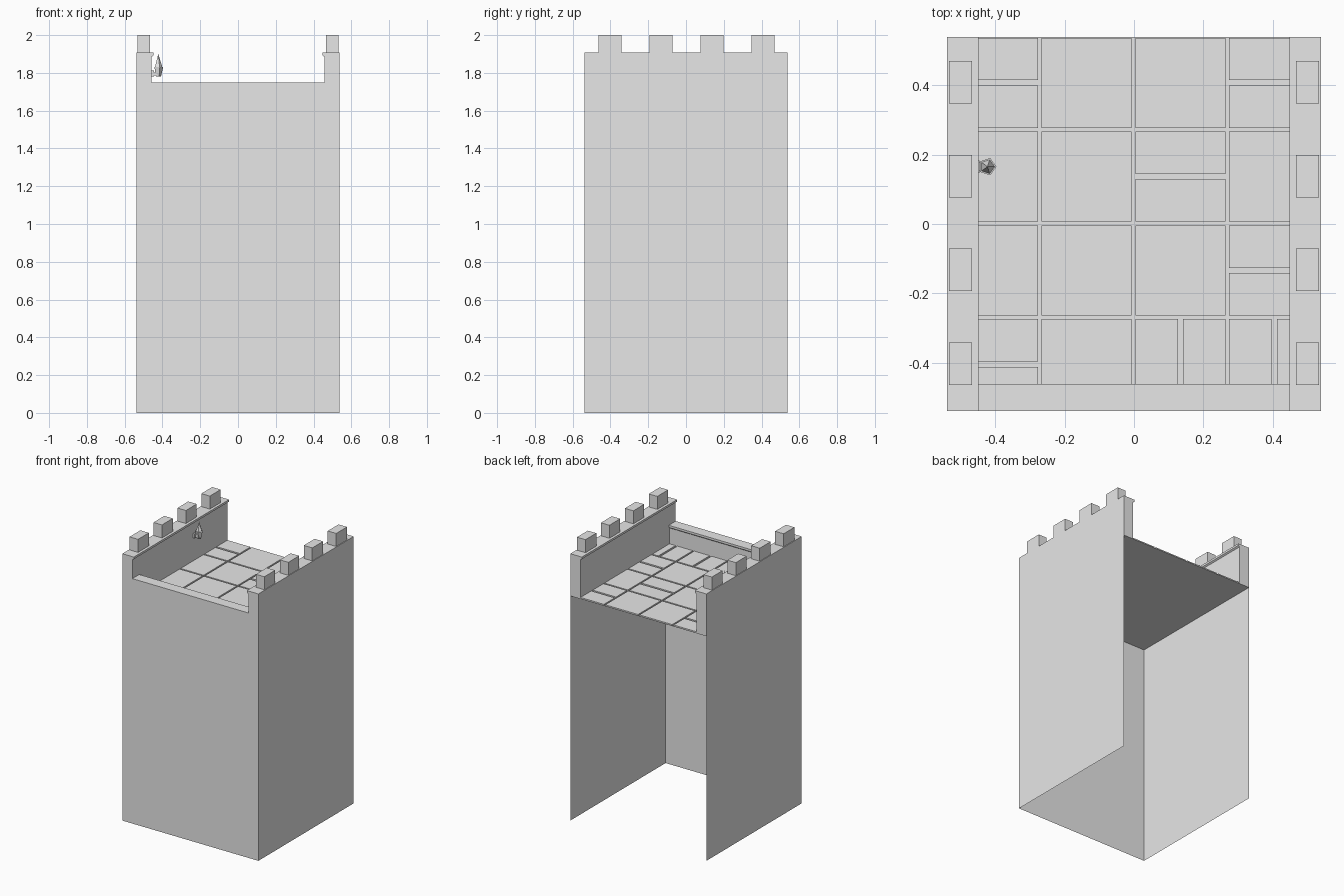
import bpy
import bmesh
from math import pi

cube = bpy.data.objects.get("Cube")
if cube:
    bpy.data.objects.remove(cube, do_unlink=True)

# Single stone colour
stone = bpy.data.materials.new("stone_grey")
stone.use_nodes = True
colour = (0.8, 0.8, 0.8, 1)
stone.diffuse_color = colour
stone.node_tree.nodes["Principled BSDF"].inputs["Base Color"].default_value = colour

R = 0.538            # half width of the tower
INNER = 0.458        # inner face of the side battlements
FRONT = -0.468       # inner face of the front parapet
FLOOR, TILE_TOP = 1.605, 1.615
WALK = 1.907         # top of the side battlements


def finish(name, bm):
    mesh = bpy.data.meshes.new(name)
    bm.to_mesh(mesh)
    bm.free()
    mesh.materials.append(stone)
    obj = bpy.data.objects.new(name, mesh)
    bpy.context.collection.objects.link(obj)
    return obj


def sheet(name, corners):
    bm = bmesh.new()
    bm.faces.new([bm.verts.new(c) for c in corners])
    return finish(name, bm)


def add_prism(bm, start, end):
    """Bridge two matching outlines and cap both ends."""
    a = [bm.verts.new(p) for p in start]
    b = [bm.verts.new(p) for p in end]
    bm.faces.new(a)
    bm.faces.new(b[::-1])
    for i in range(len(a)):
        j = (i + 1) % len(a)
        bm.faces.new((a[j], a[i], b[i], b[j]))
    bmesh.ops.recalc_face_normals(bm, faces=bm.faces[:])


def add_box(bm, x0, x1, y0, y1, z0, z1):
    ring = [(x0, y0), (x1, y0), (x1, y1), (x0, y1)]
    add_prism(bm, [(x, y, z0) for x, y in ring], [(x, y, z1) for x, y in ring])


# Thin outer walls, open at the back and below
sheet("front_wall", [(-R, -R, 0), (R, -R, 0), (R, -R, FLOOR), (-R, -R, FLOOR)])
sheet("left_wall", [(R, -R, 0), (R, R, 0), (R, R, FLOOR), (R, -R, FLOOR)])
sheet("right_wall", [(-R, R, 0), (-R, -R, 0), (-R, -R, FLOOR), (-R, R, FLOOR)])
sheet("floor_base", [(-INNER, FRONT, FLOOR), (INNER, FRONT, FLOOR),
                     (INNER, R, FLOOR), (-INNER, R, FLOOR)])

# Side battlements with an inner lip, and their merlons
profile = [(R, FLOOR), (R, WALK), (0.447, WALK), (0.447, 1.892),
           (INNER, 1.885), (INNER, FLOOR)]
for side, label in ((1, "left"), (-1, "right")):
    bm = bmesh.new()
    add_prism(bm, [(side * x, -R, z) for x, z in profile],
              [(side * x, R, z) for x, z in profile])
    finish(label + "_battlement", bm)
    bm = bmesh.new()
    for i in range(4):
        y = 0.003 + (i - 1.5) * 0.27
        add_box(bm, side * 0.466, side * 0.533, y - 0.061, y + 0.061, WALK, 2)
    finish(label + "_merlons", bm)

# Low front parapet with a lip
profile = [(-R, FLOOR), (-R, 1.75), (-0.46, 1.75), (-0.46, 1.735),
           (FRONT, 1.728), (FRONT, FLOOR)]
bm = bmesh.new()
add_prism(bm, [(-INNER, y, z) for y, z in profile],
          [(INNER, y, z) for y, z in profile])
finish("front_parapet", bm)

# Raised floor tiles: whole, split across (y) or split along (x)
CELL, SIZE, HALF = 0.27, 0.259, 0.122
split_y = {(0, 0), (0, 3), (2, 2), (3, 1), (3, 3)}
split_x = {(2, 0), (3, 0)}
bm = bmesh.new()
for col in range(4):
    for row in range(4):
        x = (col - 2) * CELL + 0.004
        y = (row - 2) * CELL + 0.007
        halves = [(0, HALF), (SIZE - HALF, SIZE)]
        xs = halves if (col, row) in split_x else [(0, SIZE)]
        ys = halves if (col, row) in split_y else [(0, SIZE)]
        for a, b in xs:
            for c, d in ys:
                add_box(bm, max(x + a, -INNER), min(x + b, INNER),
                        max(y + c, FRONT), y + d, FLOOR, TILE_TOP)
finish("floor_tiles", bm)

# Wall torch: bracket, five-sided cup and flame
TX, TY = -0.422, 0.165
bm = bmesh.new()
add_box(bm, -INNER, TX + 0.01, TY - 0.012, TY + 0.012, 1.785, 1.803)
add_box(bm, -INNER, -0.445, TY - 0.018, TY + 0.018, 1.78, 1.812)
finish("torch_bracket", bm)
for name, r0, r1, z0, z1 in (("torch_cup", 0.014, 0.026, 1.78, 1.832),
                             ("torch_flame", 0.021, 0, 1.832, 1.9)):
    bpy.ops.mesh.primitive_cone_add(vertices=5, radius1=r0, radius2=r1,
                                    depth=z1 - z0, rotation=(0, 0, -pi / 2),
                                    location=(TX, TY, (z0 + z1) / 2))
    obj = bpy.context.object
    obj.name = name
    obj.data.materials.append(stone)
